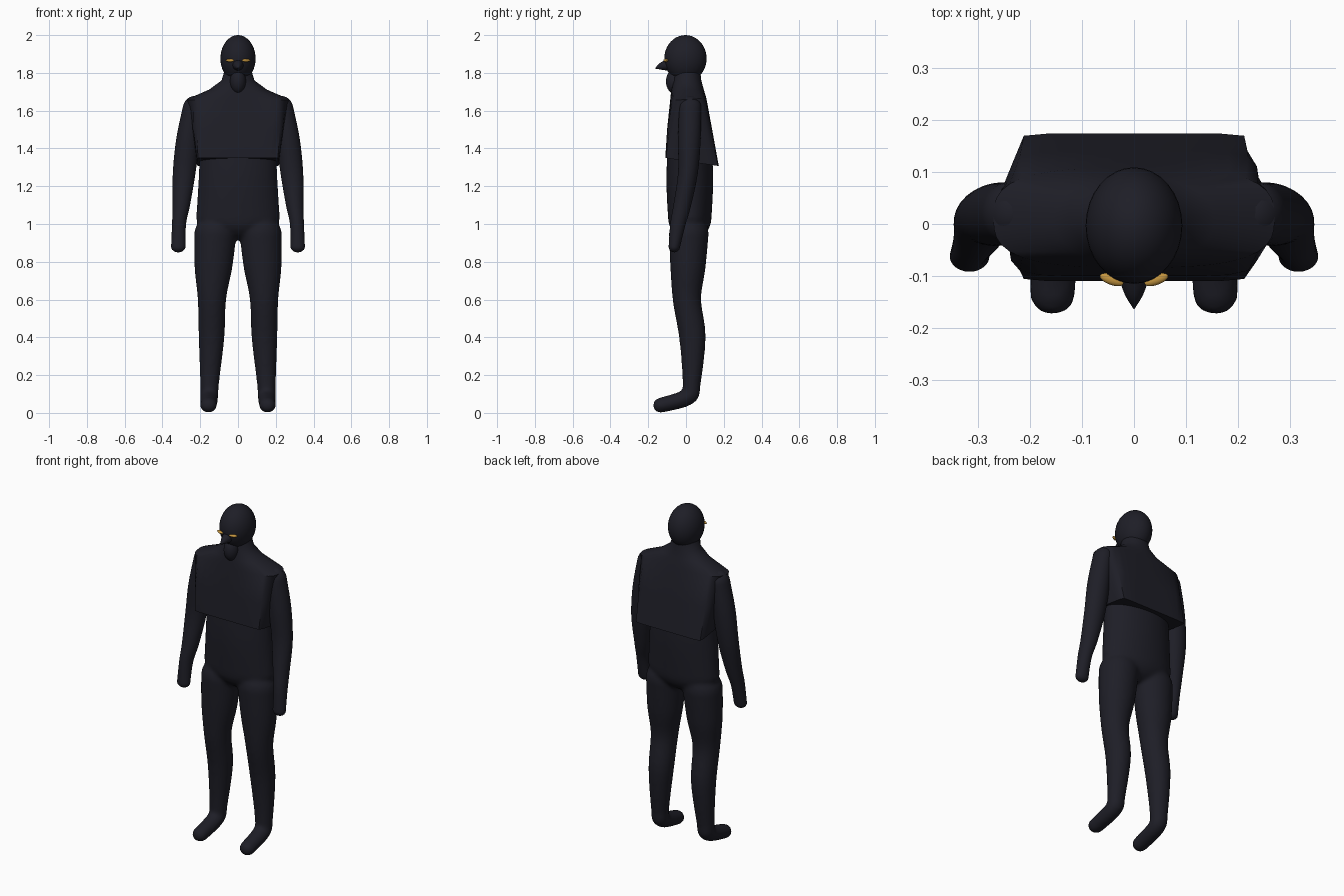
import bpy, bmesh, math
from mathutils import Matrix, Vector

cube = bpy.data.objects.get("Cube")
if cube:
    bpy.data.objects.remove(cube, do_unlink=True)

SIDES = {"left": 1, "right": -1}


def material(name, rgb):
    mat = bpy.data.materials.new(name)
    mat.use_nodes = True
    mat.diffuse_color = (*rgb, 1)
    shader = mat.node_tree.nodes["Principled BSDF"]
    shader.inputs["Base Color"].default_value = mat.diffuse_color
    return mat


charcoal = material("charcoal_cloth", (.013, .013, .02))
gold = material("gold_eyes", (.55, .3, .05))


def finish(bm, name, mat):
    bmesh.ops.recalc_face_normals(bm, faces=bm.faces)
    mesh = bpy.data.meshes.new(name)
    bm.to_mesh(mesh)
    bm.free()
    mesh.materials.append(mat)
    part = bpy.data.objects.new(name, mesh)
    bpy.context.collection.objects.link(part)
    bpy.ops.object.select_all(action='DESELECT')
    part.select_set(True)
    bpy.context.view_layer.objects.active = part
    bpy.ops.object.shade_smooth_by_angle(angle=math.radians(40))
    return part


def spline(keys, steps):
    """Smooth curve through all keys, radii included."""
    padded = [keys[0], *keys, keys[-1]]
    rings = []
    for a, b, c, d in zip(padded, padded[1:], padded[2:], padded[3:]):
        for step in range(steps):
            t = step / steps
            rings.append(b + (c - a) * t / 2 + (a - b * 2.5 + c * 2 - d / 2) * t ** 2
                         + ((b - c) * 3 + d - a) * t ** 3 / 2)
    return rings + [keys[-1]]


def loft(bm, keys, side=1, steps=5, domed=True, square=0, sides=48):
    """Skin a path of (x, y, z, half width, half depth) keys."""
    rings = spline([Vector((side * key[0], *key[1:])) for key in keys], steps)
    last = len(rings) - 1
    sections = []
    for i, ring in enumerate(rings):
        ahead, behind = rings[min(i + 1, last)], rings[max(i - 1, 0)]
        along = (ahead.xyz - behind.xyz).normalized()
        sections.append((ring.xyz, along, ring[3], ring[4], 2 + square * (i / last) ** 6))
    if domed:
        # Half-round ends that grow out of the first and last rings
        for end, way in ((0, -1), (-1, 1)):
            centre, along, wide, deep, power = sections[end]
            dome = []
            for i in range(1, 6):
                a = math.radians(16 * i)
                dome.append((centre + along * way * deep * math.sin(a), along,
                             wide * math.cos(a), deep * math.cos(a), power))
            sections = sections + dome if way > 0 else dome[::-1] + sections

    across = Vector((1, 0, 0))
    loops = []
    for centre, along, wide, deep, power in sections:
        over = along.cross(across).normalized()
        loop = []
        for i in range(sides):
            a = math.tau * i / sides
            c, s = math.cos(a), math.sin(a)
            reach = (abs(c) ** power + abs(s) ** power) ** (-1 / power)
            loop.append(bm.verts.new(centre + (across * wide * c + over * deep * s) * reach))
        loops.append(loop)
    for low, high in zip(loops, loops[1:]):
        for i in range(sides):
            bm.faces.new((low[i - 1], low[i], high[i], high[i - 1]))
    bm.faces.new(loops[0])
    bm.faces.new(loops[-1])


def ellipsoid(name, mat, centre, radii, turn=0):
    bm = bmesh.new()
    bmesh.ops.create_uvsphere(bm, u_segments=32, v_segments=20, radius=1)
    place = Matrix.Translation(centre) @ Matrix.Rotation(turn, 4, 'Z') @ Matrix.Diagonal((*radii, 1))
    bmesh.ops.transform(bm, matrix=place, verts=bm.verts)
    finish(bm, name, mat)


# Torso, legs and feet, fused into one smooth body
torso = [(0, .02, 1.5, .2, .11), (0, .02, 1.25, .208, .124), (0, .02, 1.03, .222, .115)]
hip, thigh = (.12, .015, .95, .112, .105), (.13, .01, .77, .1, .093)
knee, calf = (.138, .005, .6, .075, .075), (.14, .034, .4, .068, .07)
ankle, heel = (.15, .03, .16, .05, .048), (.152, .01, .085, .047, .045)
toe = (.156, -.135, .04, .044, .04)
bm = bmesh.new()
loft(bm, torso)
for side in SIDES.values():
    loft(bm, [hip, thigh, knee, calf, ankle, heel, toe], side)
body = finish(bm, "body", charcoal)
fuse = body.modifiers.new("fuse", 'REMESH')
fuse.mode = 'VOXEL'
fuse.voxel_size = .011
fuse.use_smooth_shade = True
relax = body.modifiers.new("relax", 'SMOOTH')
relax.iterations = 6

# Arms ending in rounded mitten hands
shoulder, bicep = (.24, .022, 1.62, .052, .058), (.265, .018, 1.45, .062, .06)
elbow, forearm = (.285, .01, 1.27, .06, .052), (.3, -.02, 1.1, .046, .046)
wrist, hand = (.312, -.043, 1, .037, .04), (.316, -.062, .88, .038, .03)
for label, side in SIDES.items():
    bm = bmesh.new()
    loft(bm, [shoulder, bicep, elbow, forearm, wrist, hand], side)
    finish(bm, label + "_arm", charcoal)

# Cape: round at the collar, boxy at the hem, hem dipping toward the back
collar, neck, slope = (0, .005, 1.81, .072, .07), (0, .005, 1.76, .087, .076), (0, .007, 1.71, .155, .086)
ridge, chest, hem = (0, .012, 1.66, .27, .096), (0, .02, 1.5, .24, .12), (0, .032, 1.335, .218, .142)
bm = bmesh.new()
loft(bm, [collar, neck, slope, ridge, chest, hem], steps=1, domed=False, square=22)
for vert in bm.verts:
    drop = max(0, ridge[2] - vert.co.z)
    vert.co.z -= vert.co.y * drop * .7
finish(bm, "shoulder_cape", charcoal)

# Head and chin
ellipsoid("head", charcoal, (0, -.003, 1.876), (.093, .112, .124))
ellipsoid("chin", charcoal, (0, -.06, 1.755), (.042, .046, .065))

# Beak-shaped nose
bm = bmesh.new()
loft(bm, [(0, -.08, 1.845, .035, .035), (0, -.13, 1.835, .02, .02), (0, -.16, 1.825, .003, .003)])
finish(bm, "nose", charcoal)

# Narrow slanted eyes
for label, side in SIDES.items():
    ellipsoid(label + "_eye", gold, (side * .043, -.107, 1.866), (.024, .01, .008), side * .35)
